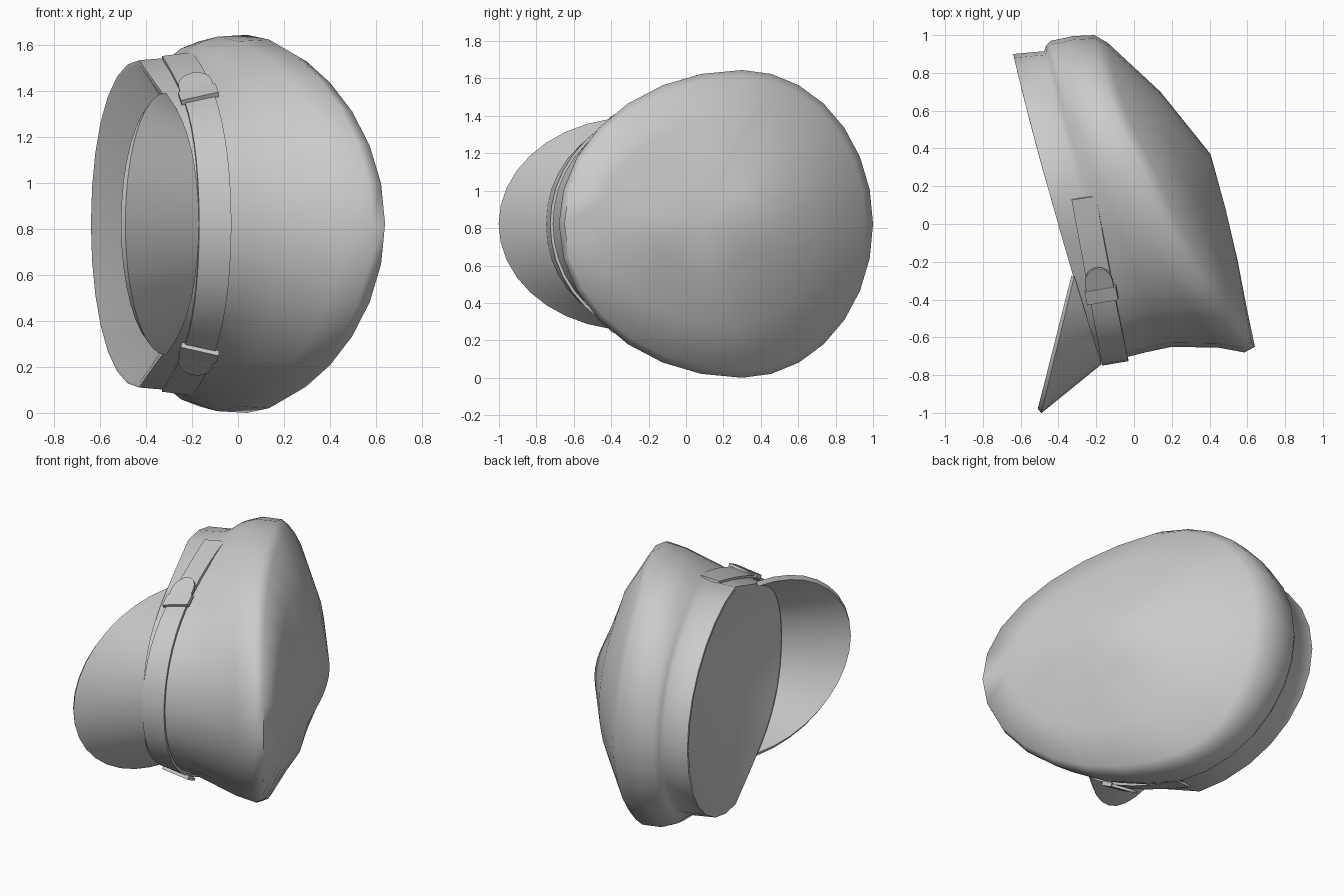
import bpy
import bmesh
from math import sin, cos, pi, radians
from mathutils import Vector

cube = bpy.data.objects.get("Cube")
if cube:
    bpy.data.objects.remove(cube, do_unlink=True)

MID = 0.8225   # height of the symmetry plane
SEGS = 28
NOTCH = 1.1    # angle on the base loop where the visor ends

felt = bpy.data.materials.new("plain grey")
felt.use_nodes = True
grey = (0.6, 0.6, 0.6, 1)
felt.diffuse_color = grey
felt.node_tree.nodes["Principled BSDF"].inputs["Base Color"].default_value = grey


def ring_point(ring, t):
    """Point on an egg-shaped loop; t = 0 is the front, pi the back."""
    (fx, fy), (kx, ky), (sx, sy, half), pinch = ring
    c = cos(t)
    x = sx + (fx - kx) / 2 * c + ((fx + kx) / 2 - sx) * c * c
    y = sy + (fy - sy) * c if c > 0 else sy - (ky - sy) * c
    if c > 0:
        half *= 1 - pinch * 4 * c * (1 - c)
    return Vector((x, y, MID + half * sin(t)))


def finish(name, bm, angle=40, thickness=0):
    bmesh.ops.recalc_face_normals(bm, faces=bm.faces)
    mesh = bpy.data.meshes.new(name)
    bm.to_mesh(mesh)
    bm.free()
    obj = bpy.data.objects.new(name, mesh)
    bpy.context.collection.objects.link(obj)
    mesh.materials.append(felt)
    bpy.ops.object.select_all(action="DESELECT")
    obj.select_set(True)
    bpy.context.view_layer.objects.active = obj
    if thickness:
        mod = obj.modifiers.new("Thickness", "SOLIDIFY")
        mod.thickness = thickness
        mod.offset = 0
        bpy.ops.object.modifier_apply(modifier=mod.name)
    bpy.ops.object.shade_smooth_by_angle(angle=radians(angle))


def bridge(bm, rows, closed):
    for a, b in zip(rows, rows[1:]):
        n = len(a)
        for i in range(n if closed else n - 1):
            j = (i + 1) % n
            bm.faces.new((a[i], a[j], b[j], b[i]))


def fan(bm, row, center):
    tip = bm.verts.new(center)
    for i in range(len(row)):
        bm.faces.new((row[i], row[(i + 1) % len(row)], tip))


# Each loop: front (x, y), back (x, y), side (x, y, half height), front pinch
base = ((-.18, -.73), (-.64, .90), (-.43, .10, .712), .12)
body_loops = [
    ((-.18, -.71), (-.635, .88), (-.43, .10, .692), .12),
    base,
    ((-.02, -.70), (-.475, .915), (-.28, .15, .725), .06),
    ((.06, -.68), (-.465, .945), (-.24, .18, .742), .05),
    ((.20, -.65), (-.44, .97), (-.18, .21, .783), .03),
    ((.45, -.655), (-.32, .995), (-.09, .26, .815), 0),
    ((.585, -.68), (-.21, 1.0), (.04, .30, .8225), 0),
    ((.64, -.65), (-.14, .96), (.10, .30, .785), 0),
    ((.60, -.46), (.14, .70), (.27, .25, .55), 0),
    ((.55, -.20), (.405, .37), (.41, .15, .26), 0),
]

# Band, flared crown, domed top and hollow inside that narrows to a point
bm = bmesh.new()
rows = [[bm.verts.new(ring_point(r, 2 * pi * i / SEGS)) for i in range(SEGS)]
        for r in body_loops]
bridge(bm, rows, True)
fan(bm, rows[0], (.0, -.08, MID))
fan(bm, rows[-1], (.485, .08, MID))
finish("cap_body", bm, 70)


def visor_edge(k):
    a = k * pi / 2
    return Vector((-.325 - .175 * cos(a), -.28 - .71 * cos(a), MID + .557 * sin(a)))


# Visor: lofted from the front of the band to its curved outer edge
bm = bmesh.new()
STEPS = 18
ks = [2 * i / STEPS - 1 for i in range(STEPS + 1)]
rows = [[bm.verts.new(ring_point(base, k * NOTCH).lerp(visor_edge(k), j / 4)) for k in ks]
        for j in range(5)]
bridge(bm, rows, False)
finish("visor", bm, 40, .03)

# Chin strap around the front of the band
strap_low = ((-.17, -.742), (-.50, .93), (-.33, .13, .723), .085)
strap_high = ((-.03, -.718), (-.33, .97), (-.20, .15, .739), .055)
bm = bmesh.new()
rows = [[bm.verts.new(ring_point(r, (i / 12 - 1) * 1.57)) for i in range(25)]
        for r in (strap_low, strap_high)]
bridge(bm, rows, False)
finish("chin_strap", bm, 40, .016)


def strap_frame(t):
    """Centre, backward, across and outward directions on the strap."""
    def mid(u):
        return (ring_point(strap_low, u) + ring_point(strap_high, u)) / 2
    along = (mid(t + .02) - mid(t - .02)).normalized()
    across = (ring_point(strap_high, t) - ring_point(strap_low, t)).normalized()
    out = along.cross(across).normalized()
    if out.z < 0:
        out = -out
    return mid(t), along, across, out


def plate(name, outline, t, lift, tilt, thick, side):
    """Flat plate from an outline of (along, across), mirrored by side."""
    p, along, across, out = strap_frame(t)
    bm = bmesh.new()
    loops = []
    for h in (0, thick):
        loop = []
        for u, v in outline:
            q = p + along * u + across * v + out * (lift + tilt * u + h)
            q.z = MID + side * (q.z - MID)
            loop.append(bm.verts.new(q))
        loops.append(loop)
    bridge(bm, loops, True)
    bm.faces.new(loops[0])
    bm.faces.new(loops[1])
    finish(name, bm, 30)


# Buckle bar and rounded strap tip on both sides
bar = [(-.04, -.085), (.04, -.085), (.04, .085), (-.04, .085)]
tip = [(-.02, -.075), (.08, -.075)]
tip += [(.08 + .09 * cos(a * pi / 8), .075 * sin(a * pi / 8)) for a in range(-3, 4)]
tip += [(.08, .075), (-.02, .075)]
for side, label in ((1, "upper"), (-1, "lower")):
    plate(label + "_buckle", bar, .945, 0, 0, .025, side)
    plate(label + "_strap_tip", tip, .945, .004, .06, .016, side)
